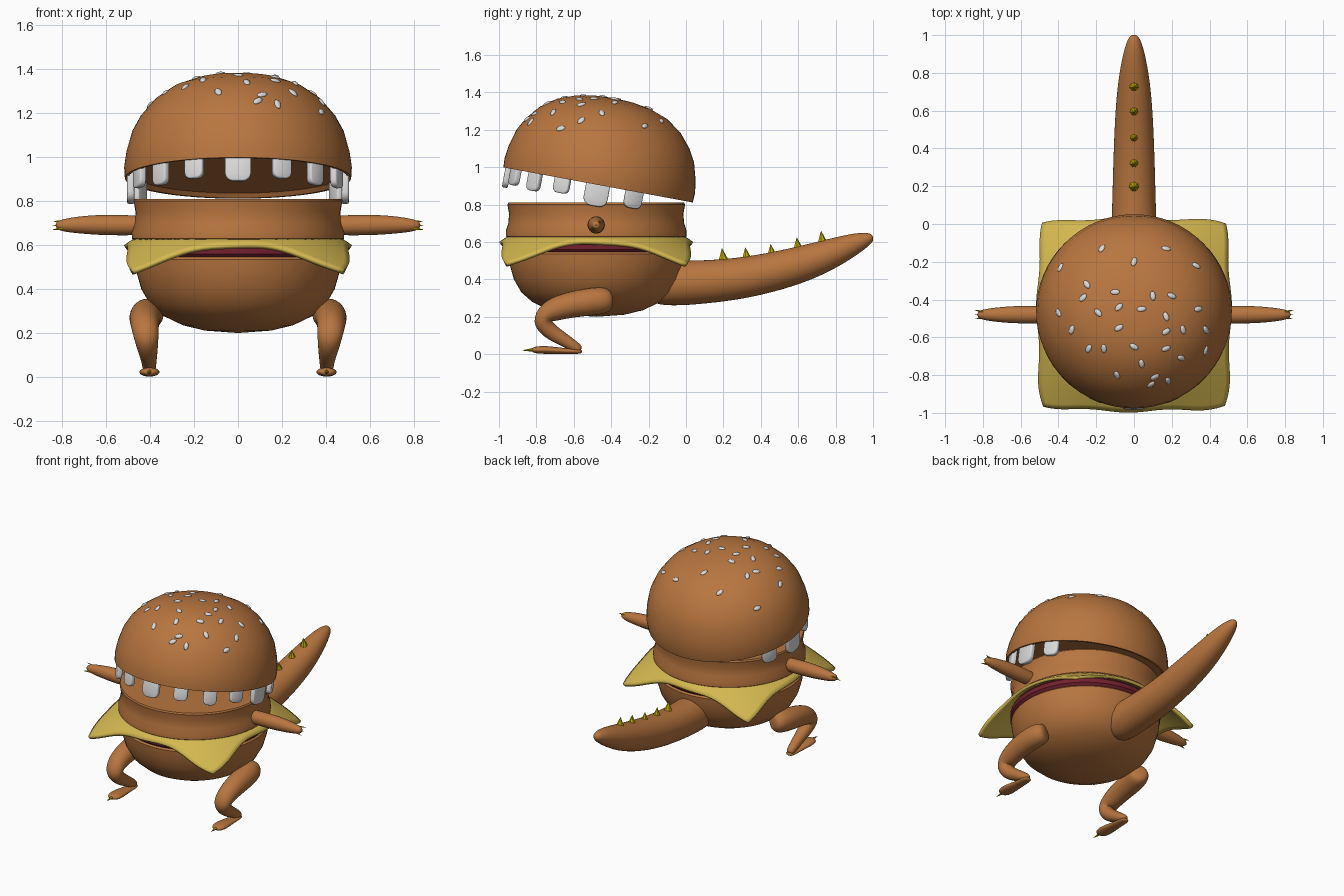
import bpy, bmesh, random
from math import sin, cos, pi, radians, hypot
from mathutils import Vector, Matrix
from mathutils.bvhtree import BVHTree

random.seed(4)
cube = bpy.data.objects.get("Cube")
if cube:
    bpy.data.objects.remove(cube)


def material(name, rgb):
    m = bpy.data.materials.new(name)
    m.use_nodes = True
    m.diffuse_color = (*rgb, 1)
    m.node_tree.nodes["Principled BSDF"].inputs["Base Color"].default_value = (*rgb, 1)
    return m


BUN = material("bun brown", (0.48, 0.18, 0.05))
MEAT = material("patty red", (0.17, 0.015, 0.028))
CHEESE = material("cheese yellow", (0.66, 0.48, 0.08))
WHITE = material("seed and tooth white", (0.7, 0.7, 0.7))
CLAW = material("claw yellow", (0.52, 0.4, 0.0))
MID_Y = -0.48


def finish(bm, name, mat, angle=45, mirror=False, subsurf=0, flat=False):
    """Turn a bmesh into a shaded object."""
    bmesh.ops.recalc_face_normals(bm, faces=bm.faces)
    mesh = bpy.data.meshes.new(name)
    bm.to_mesh(mesh)
    bm.free()
    mesh.materials.append(mat)
    obj = bpy.data.objects.new(name, mesh)
    bpy.context.collection.objects.link(obj)
    if not flat:
        bpy.ops.object.select_all(action='DESELECT')
        obj.select_set(True)
        bpy.context.view_layer.objects.active = obj
        bpy.ops.object.shade_smooth_by_angle(angle=radians(angle))
    if subsurf:
        sub = obj.modifiers.new("Smooth", 'SUBSURF')
        sub.levels = sub.render_levels = subsurf
    if mirror:
        obj.modifiers.new("Mirror", 'MIRROR')
    return obj


def lathe(name, profile, mat, matrix):
    """Spin an (r, z) profile about z."""
    bm = bmesh.new()
    verts = [bm.verts.new((r, 0, z)) for r, z in profile]
    edges = [bm.edges.new(pair) for pair in zip(verts, verts[1:])]
    bmesh.ops.spin(bm, geom=verts + edges, cent=(0, 0, 0), axis=(0, 0, 1),
                   angle=2 * pi, steps=64)
    bmesh.ops.remove_doubles(bm, verts=bm.verts, dist=0.0005)
    bm.transform(matrix)
    return finish(bm, name, mat, 35)


def tube(name, path, side, mat, tall=1.0, mirror=False, sides=12):
    """Sweep rings along (x, y, z, radius) points."""
    bm = bmesh.new()
    pts = [Vector(p[:3]) for p in path]
    rings = []
    for i, p in enumerate(pts):
        t = (pts[min(i + 1, len(pts) - 1)] - pts[max(i - 1, 0)]).normalized()
        a = (Vector(side) - t * t.dot(Vector(side))).normalized()
        b = t.cross(a)
        r = path[i][3]
        rings.append([bm.verts.new(p + a * r * cos(k * 2 * pi / sides)
                                   + b * r * tall * sin(k * 2 * pi / sides))
                      for k in range(sides)])
    for lo, hi in zip(rings, rings[1:]):
        for k in range(sides):
            n = (k + 1) % sides
            bm.faces.new((lo[k], lo[n], hi[n], hi[k]))
    bm.faces.new(rings[0])
    bm.faces.new(rings[-1])
    return finish(bm, name, mat, 80, mirror, subsurf=2)


def cones(name, items, radius, sides, mirror=False):
    """Faceted spikes, one per (base, tip) pair."""
    bm = bmesh.new()
    for base, tip in items:
        base, tip = Vector(base), Vector(tip)
        d = tip - base
        m = Matrix.Translation((base + tip) / 2) @ d.to_track_quat('Z', 'Y').to_matrix().to_4x4()
        bmesh.ops.create_cone(bm, cap_ends=True, segments=sides, radius1=radius,
                              radius2=0, depth=d.length, matrix=m)
    return finish(bm, name, CLAW, mirror=mirror, flat=True)


# Stacked layers of the body
body = Matrix.Translation((0, MID_Y, 0))
lathe("bottom_bun", [(0, .2), (.15, .211), (.25, .235), (.34, .278), (.4, .33), (.44, .4),
                     (.463, .48), (.47, .535), (.46, .545), (0, .545)], BUN, body)
lathe("patty", [(0, .54), (.455, .54), (.475, .56), (.475, .59), (.455, .61), (0, .61)], MEAT, body)
lathe("middle_bun", [(0, .61), (.46, .61), (.483, .63), (.483, .66), (.47, .7), (.466, .75),
                     (.475, .8), (.47, .81), (0, .81)], BUN, body)

# Tilted top bun with a shallow hollow underneath
tilt = Matrix.Translation((0, -0.47, 0.905)) @ Matrix.Rotation(radians(-10.5), 4, 'X')
top_bun = lathe("top_bun", [(0, .02), (.485, .02), (.5, 0), (.515, 0), (.518, .05), (.508, .12),
                            (.483, .21), (.445, .28), (.382, .355), (.3, .413), (.2, .45),
                            (.1, .467), (0, .472)], BUN, tilt)

# Draped cheese slice
bm = bmesh.new()
bmesh.ops.create_grid(bm, x_segments=40, y_segments=40, size=1)
for v in bm.verts:
    u, w = v.co.x, v.co.y
    x = u * (0.475 + 0.03 * (1 - w ** 4)) + 0.008 * u * sin(7 * w + 1)
    y = w * (0.475 + 0.03 * (1 - u ** 4)) + 0.008 * w * sin(7 * u + 2)
    z = 0.625 - 0.7 * max(0, hypot(x, y) - 0.465)
    v.co = (x, y + MID_Y, z)
cheese = finish(bm, "cheese_slice", CHEESE, 60)
solid = cheese.modifiers.new("Thickness", 'SOLIDIFY')
solid.thickness = 0.02
solid.offset = 0

# Teeth around the front of the top bun: angle, width, length
TEETH = [(0, .12, .105), (24, .09, .085), (46, .085, .095),
         (67, .09, .08), (90, .13, .115), (114, .1, .09)]
bm = bmesh.new()
for deg, width, length in TEETH:
    for s in ((1, -1) if deg else (1,)):
        tooth = bmesh.new()
        tall = length + 0.03
        bmesh.ops.create_cube(tooth, size=1, matrix=Matrix.Translation((0, 0, .03 - tall / 2))
                              @ Matrix.Diagonal((width, .032, tall, 1)))
        corners = [e for e in tooth.edges
                   if all(v.co.z < 0 for v in e.verts) and abs(e.verts[0].co.x - e.verts[1].co.x) < .01]
        bmesh.ops.bevel(tooth, geom=corners, offset=width * .33, segments=4,
                        profile=0.5, affect='EDGES')
        rims = [e for e in tooth.edges if e.calc_face_angle(0) > 1]
        bmesh.ops.bevel(tooth, geom=rims, offset=.007, segments=2, profile=0.5, affect='EDGES')
        tooth.transform(tilt @ Matrix.Rotation(radians(deg * s), 4, 'Z')
                        @ Matrix.Translation((0, -0.488, 0)))
        part = bpy.data.meshes.new("tooth_part")
        tooth.to_mesh(part)
        tooth.free()
        bm.from_mesh(part)
        bpy.data.meshes.remove(part)
finish(bm, "teeth", WHITE, 50)

# Sesame seeds dropped onto the dome, in hundredths of a unit
SEEDS = [(-17, -13), (17, -13), (0, -20), (33, -22), (-39, -23), (-25, -32), (-27, -39),
         (-10, -36), (10, -38), (20, -38), (34, -45), (-19, -47), (-8, -44), (4, -45),
         (-40, -47), (17, -49), (-33, -56), (-8, -55), (17, -57), (26, -56), (38, -56),
         (-24, -66), (-16, -66), (0, -65), (17, -66), (38, -67), (25, -71), (-9, -80),
         (4, -74), (9, -85), (18, -83), (11, -81)]
mesh = top_bun.data
dome = BVHTree.FromPolygons([v.co for v in mesh.vertices], [p.vertices for p in mesh.polygons])
bm = bmesh.new()
for x, y in SEEDS:
    hit, normal, _, _ = dome.ray_cast(Vector((x / 100, y / 100, 3)), Vector((0, 0, -1)))
    if hit:
        m = (Matrix.Translation(hit) @ normal.to_track_quat('Z', 'Y').to_matrix().to_4x4()
             @ Matrix.Rotation(random.uniform(0, pi), 4, 'Z')
             @ Matrix.Diagonal((.026, .015, .009, 1)))
        bmesh.ops.create_icosphere(bm, subdivisions=2, radius=1, matrix=m)
finish(bm, "sesame_seeds", WHITE, 60)

# Tail with a row of spikes
tube("tail", [(0, -.22, .38, .11), (0, -.08, .378, .125), (0, .1, .385, .118), (0, .3, .405, .113),
              (0, .5, .447, .106), (0, .68, .5, .095), (0, .82, .555, .076), (0, .93, .602, .052),
              (0, .985, .622, .03), (0, 1.0, .627, .012)], (1, 0, 0), BUN, sides=16)
cones("tail_spikes", [((0, y, z - .075), (0, y - .008, z)) for y, z in
                      ((.2, .567), (.325, .572), (.46, .59), (.6, .625), (.73, .66))], .032, 7)

# Arms and fingers claws
tube("arms", [(.4, MID_Y, .69, .045), (.5, MID_Y, .69, .048), (.62, MID_Y, .692, .049),
              (.72, MID_Y, .692, .041), (.79, MID_Y, .69, .031), (.822, MID_Y, .69, .02),
              (.828, MID_Y, .69, .01)], (0, 1, 0), BUN, mirror=True)
cones("hand_claws", [((.8, MID_Y + k * .016, .69 + k * .014),
                      (.845, MID_Y + k * .024, .69 + k * .02)) for k in (-1, 0, 1)], .008, 6, True)

# Legs, feet and toe claws
tube("legs", [(.39, -.4, .29, .04), (.4, -.42, .289, .073), (.42, -.5, .282, .078),
              (.425, -.64, .262, .072), (.423, -.745, .225, .064), (.417, -.775, .175, .058),
              (.41, -.73, .122, .047), (.405, -.65, .075, .036), (.403, -.58, .03, .03),
              (.403, -.565, .018, .02)], (1, 0, 0), BUN, mirror=True)
tube("feet", [(.403, -.555, .014, .02), (.403, -.575, .015, .033), (.403, -.66, .017, .036),
              (.403, -.74, .023, .05), (.403, -.8, .023, .046), (.403, -.825, .022, .025)],
     (1, 0, 0), BUN, tall=.45, mirror=True)
cones("toe_claws", [((.403, -.8, .024), (.403, -.88, .02))], .013, 6, True)
